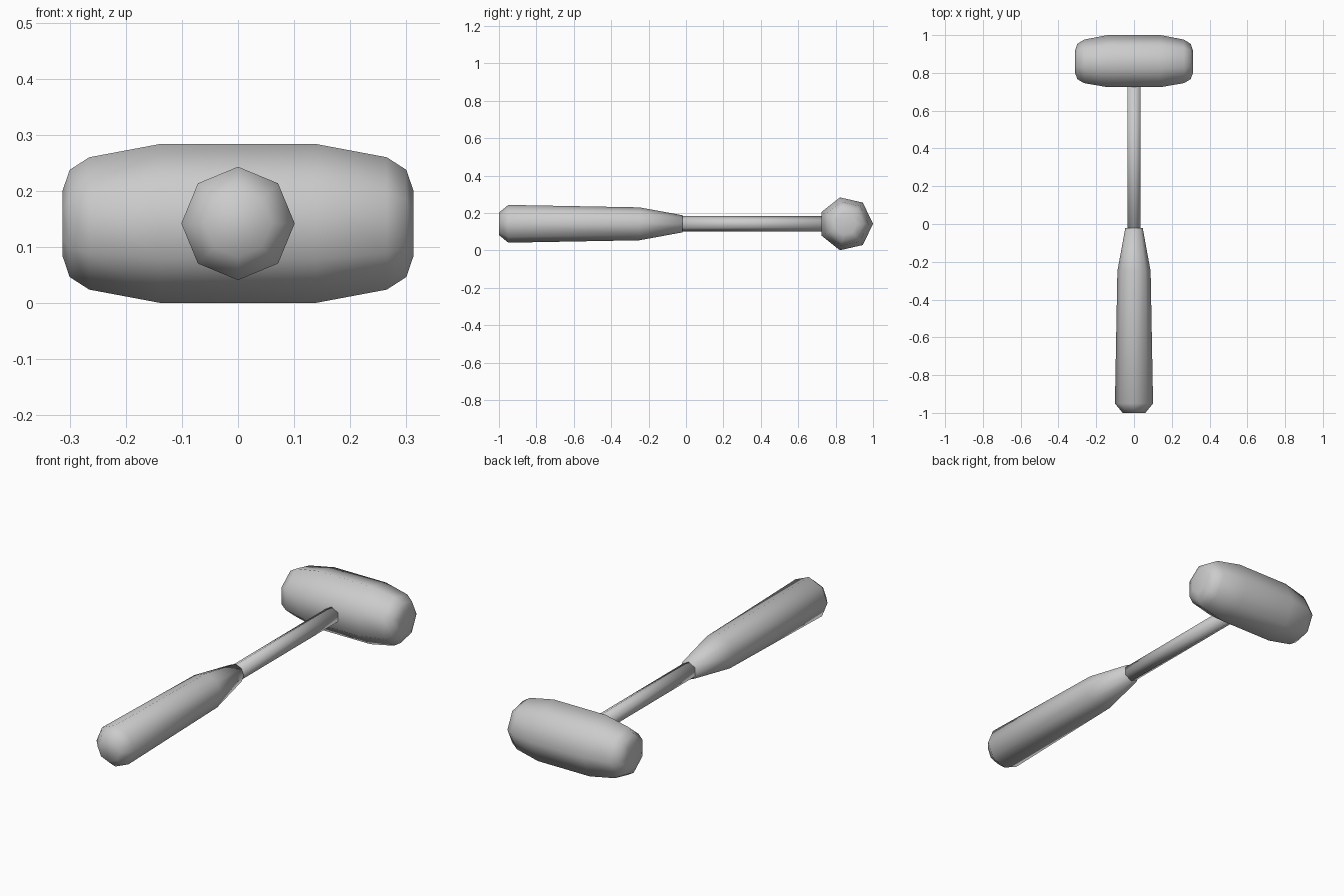
import bpy
import bmesh
from math import sin, cos, tau
from mathutils import Vector

cube = bpy.data.objects.get("Cube")
if cube:
    bpy.data.objects.remove(cube, do_unlink=True)

AXIS_Z = 0.142
HEAD_Y = 0.855

grey = bpy.data.materials.new("plain_grey")
grey.use_nodes = True
grey.diffuse_color = (0.6, 0.6, 0.6, 1)
grey.node_tree.nodes["Principled BSDF"].inputs["Base Color"].default_value = grey.diffuse_color


def lathe(name, profile, sides, origin, axis, first):
    """Turn (position, radius) pairs about an axis; 'first' points at a corner."""
    axis, first = Vector(axis), Vector(first)
    second = axis.cross(first)
    bm = bmesh.new()
    rings = []
    for pos, radius in profile:
        ring = []
        for i in range(sides):
            a = tau * i / sides
            offset = first * cos(a) + second * sin(a)
            ring.append(bm.verts.new(axis * pos + offset * radius))
        rings.append(ring)
    for low, high in zip(rings, rings[1:]):
        for i in range(sides):
            j = (i + 1) % sides
            bm.faces.new((low[i], low[j], high[j], high[i]))
    bm.faces.new(rings[0][::-1])
    bm.faces.new(rings[-1])
    bmesh.ops.recalc_face_normals(bm, faces=bm.faces[:])
    for face in bm.faces:
        face.smooth = True
    mesh = bpy.data.meshes.new(name)
    bm.to_mesh(mesh)
    bm.free()
    mesh.materials.append(grey)
    obj = bpy.data.objects.new(name, mesh)
    obj.location = origin
    bpy.context.collection.objects.link(obj)
    return obj


# Seven-sided barrel head, the same at both ends
half = [(0.14, 0.145), (0.265, 0.121), (0.3, 0.098), (0.313, 0.059)]
head_profile = [(-x, r) for x, r in reversed(half)] + half
lathe("mallet_head", head_profile, 7, (0, HEAD_Y, AXIS_Z), (1, 0, 0), (0, 1, 0))

# Six-sided shaft, from inside the grip to inside the head
lathe("shaft", [(-0.1, 0.041), (0.8, 0.041)], 6, (0, 0, AXIS_Z), (0, 1, 0), (0, 0, 1))

# Eight-sided tapered grip
grip_profile = [(-1, 0.06), (-0.95, 0.101), (-0.25, 0.088), (-0.02, 0.046)]
lathe("grip", grip_profile, 8, (0, 0, AXIS_Z), (0, 1, 0), (0, 0, 1))
